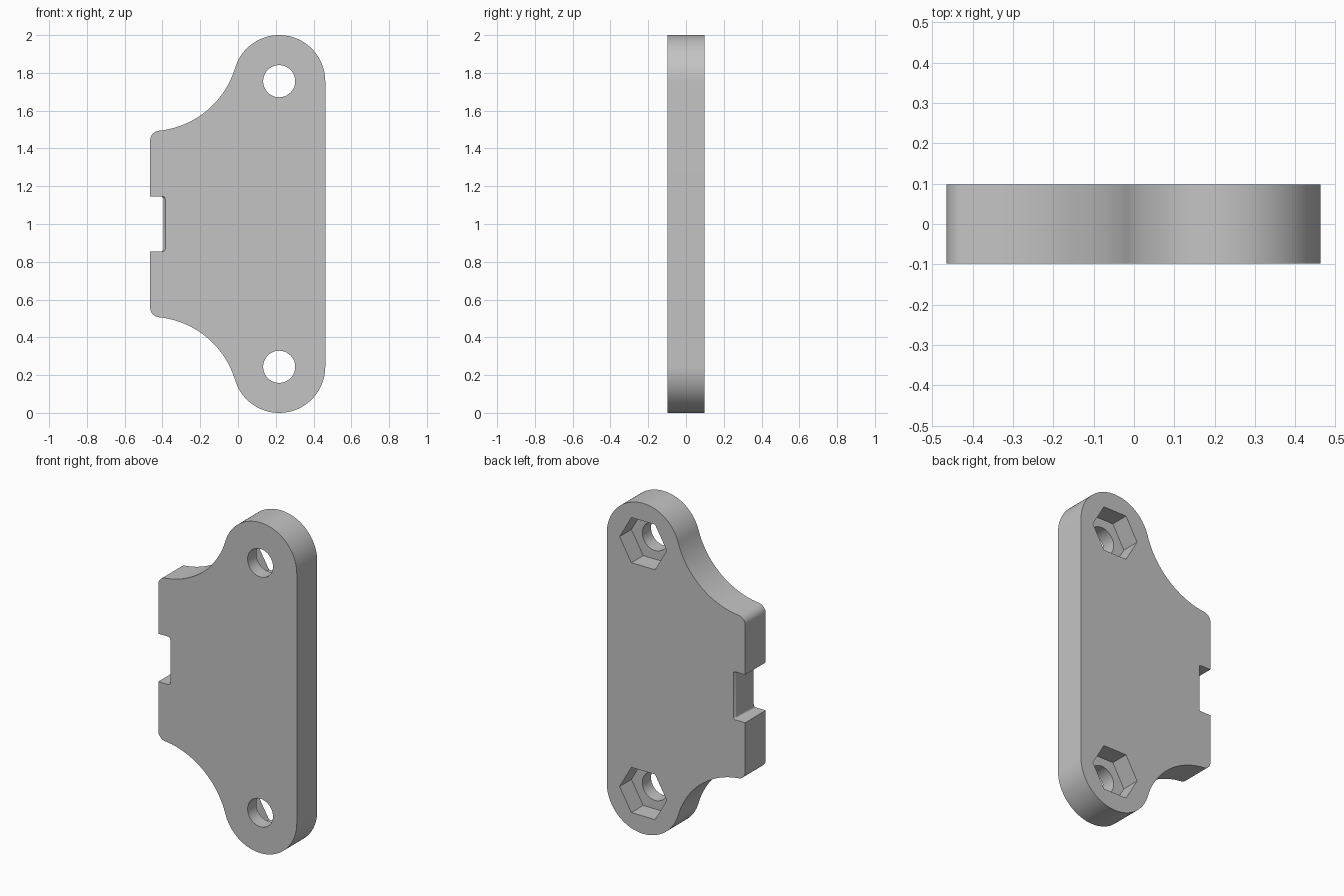
import bpy, bmesh
from math import sin, cos, radians, atan2, degrees, hypot

cube = bpy.data.objects.get("Cube")
if cube:
    bpy.data.objects.remove(cube, do_unlink=True)

HALF = 0.098           # half thickness
EDGE = -0.465          # outer edge of the narrow side
BOSS = (0.218, 1.756)  # upper bolt boss centre
BOSS_R = 0.244
SWEEP_R = 0.47         # concave flank
CORNER_R = 0.05
NOTCH_TOP = 1.145

grey = bpy.data.materials.new("plain grey")
grey.use_nodes = True
grey.diffuse_color = (0.55, 0.55, 0.55, 1)
grey.node_tree.nodes["Principled BSDF"].inputs["Base Color"].default_value = (0.55, 0.55, 0.55, 1)


def arc(centre, r, start, end, n):
    """Points along an arc, angles in degrees."""
    angles = [radians(start + (end - start) * i / n) for i in range(n + 1)]
    return [(centre[0] + r * cos(a), centre[1] + r * sin(a)) for a in angles]


def profile(floor):
    """Plate outline: upper half, then its reflection about z = 1."""
    turn = 163.3
    reach = BOSS_R + SWEEP_R
    sweep = (BOSS[0] + reach * cos(radians(turn)), BOSS[1] + reach * sin(radians(turn)))
    dx = EDGE + CORNER_R - sweep[0]
    dz = ((SWEEP_R + CORNER_R) ** 2 - dx ** 2) ** 0.5
    corner = (EDGE + CORNER_R, sweep[1] - dz)
    touch = degrees(atan2(dz, -dx))
    r = 0.013
    upper = arc((floor - r, NOTCH_TOP - r), r, 0, 90, 5)
    upper += [(EDGE, NOTCH_TOP)]
    upper += arc(corner, CORNER_R, 180, touch, 8)
    upper += arc(sweep, SWEEP_R, touch - 180, turn - 180, 24)[1:]
    upper += arc(BOSS, BOSS_R, turn, 0, 40)[1:]
    return upper + [(x, 2 - z) for x, z in reversed(upper)]


def loft(name, sections):
    """Join matching outlines, given as (y, points), into a closed solid."""
    bm = bmesh.new()
    rings = [[bm.verts.new((x, y, z)) for x, z in pts] for y, pts in sections]
    for a, b in zip(rings, rings[1:]):
        for i in range(len(a)):
            j = (i + 1) % len(a)
            bm.faces.new((a[i], a[j], b[j], b[i]))
    bm.faces.new(rings[0])
    bm.faces.new(rings[-1])
    bmesh.ops.recalc_face_normals(bm, faces=bm.faces)
    mesh = bpy.data.meshes.new(name)
    bm.to_mesh(mesh)
    bm.free()
    obj = bpy.data.objects.new(name, mesh)
    bpy.context.collection.objects.link(obj)
    mesh.materials.append(grey)
    return obj


# Plate, with the notch floor eased towards both faces
plate = loft("mounting_plate", [
    (-HALF, profile(-0.385)), (-HALF + 0.015, profile(-0.394)),
    (HALF - 0.015, profile(-0.394)), (HALF, profile(-0.385))])


def cut(cutter):
    cutter.hide_render = True
    bpy.context.view_layer.objects.active = plate
    mod = plate.modifiers.new("cut", "BOOLEAN")
    mod.operation = "DIFFERENCE"
    mod.solver = "EXACT"
    mod.object = cutter
    bpy.ops.object.modifier_apply(modifier=mod.name)
    bpy.data.objects.remove(cutter, do_unlink=True)


# Bolt holes and hexagonal nut pockets opening at the back
for z in (BOSS[1], 2 - BOSS[1]):
    centre = (BOSS[0], z)
    hole = arc(centre, 0.085, 0, 360, 48)[:-1]
    nut = arc(centre, 0.158, 0, 360, 6)[:-1]
    cut(loft("bolt_hole", [(-0.2, hole), (0.2, hole)]))
    cut(loft("nut_pocket", [(HALF - 0.113, nut), (0.2, nut)]))

bpy.ops.object.select_all(action="DESELECT")
plate.select_set(True)
bpy.context.view_layer.objects.active = plate
bpy.ops.object.shade_smooth_by_angle(angle=radians(30))
